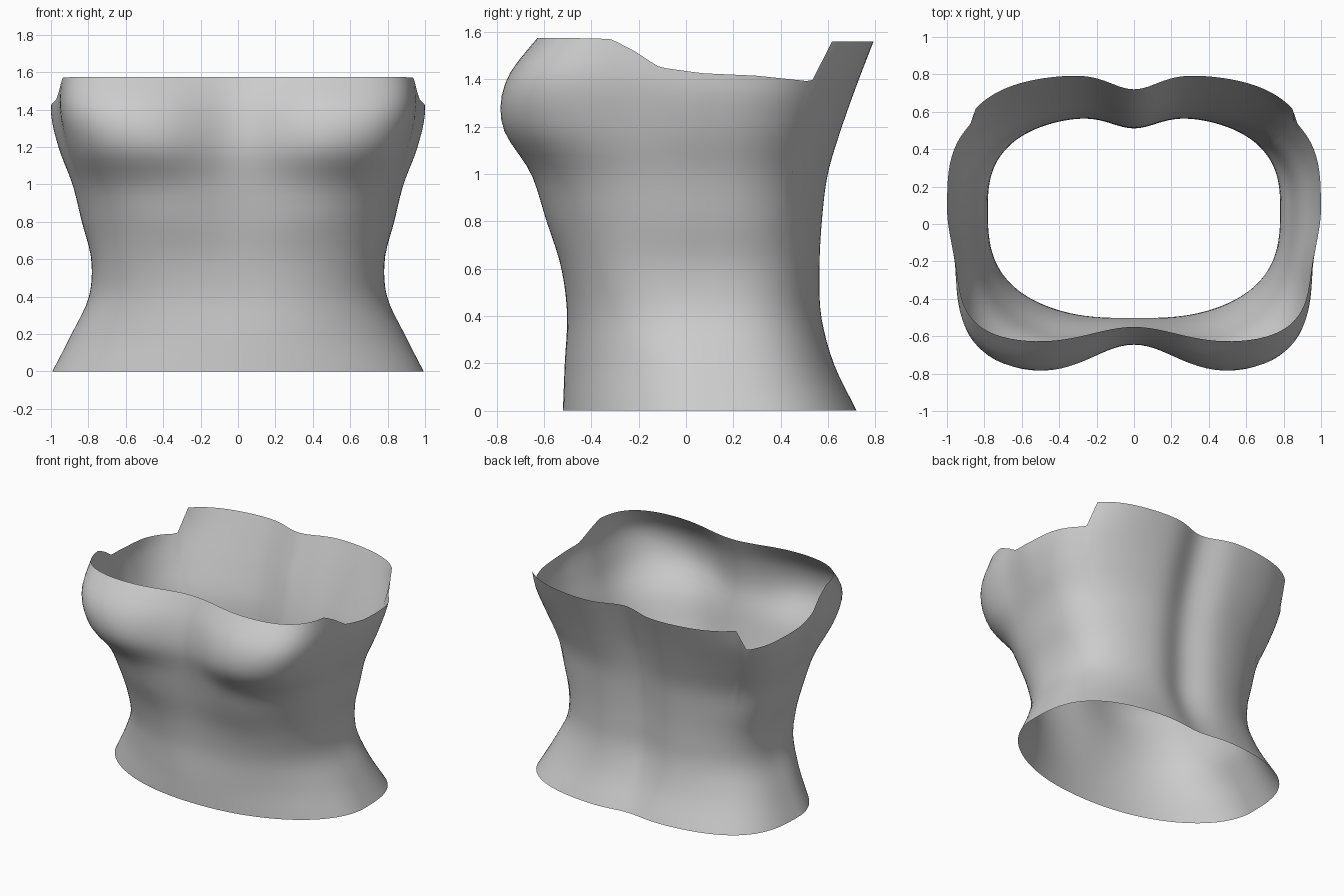
import bpy
import bmesh
from math import sin, cos, pi, exp, floor

cube = bpy.data.objects.get("Cube")
if cube:
    bpy.data.objects.remove(cube, do_unlink=True)

# Body profiles, sampled every STEP in height from the hem upward
STEP = 0.2
HALF_WIDTH = (.993, .89, .797, .785, .835, .885, .96, 1.0, .96)
FRONT = (.525, .52, .517, .552, .635, .695, .805, .775, .62)
BACK = (.727, .635, .587, .58, .59, .615, .672, .74, .815)
FRONT_GROOVE = (.005, .008, .015, .03, .07, .09, .16, .155, .08)
BACK_GROOVE = (.03, .05, .068, .068, .07, .07, .08, .08, .08)
FRONT_SQUARE = (2.0, 2.1, 2.45, 2.75, 2.7, 3.1, 4.0, 4.8, 5)
BACK_SQUARE = (3.0, 2.8, 2.7, 2.7, 2.6, 2.55, 2.7, 3.0, 3.5)
SIDE_PINCH = (0, 0, 0, 0, .01, .025, .045, .045, .015)
MIDDLE = 0.08

# Upper edge: depth position and height, with a step beside the back panel
RIM = ((-.62, 1.575), (-.37, 1.57), (-.24, 1.52), (-.11, 1.45), (.07, 1.425),
       (.3, 1.415), (.55, 1.39), (.567, 1.46), (.576, 1.56))
COLUMNS, ROWS = 160, 32


def smooth_at(profile, z):
    """Smooth curve through the profile values."""
    t = max(0, min(z / STEP, len(profile) - 1))
    i = min(floor(t), len(profile) - 2)
    t -= i
    a, b = profile[i], profile[i + 1]
    before = profile[i - 1] if i else 2 * a - b
    after = profile[i + 2] if i + 2 < len(profile) else 2 * b - a
    ta, tb = (b - before) / 2, (after - a) / 2
    d = b - a
    return a + t * (ta + t * (3 * d - 2 * ta - tb + t * (ta + tb - 2 * d)))


def rim_height(y):
    if y <= RIM[0][0]:
        return RIM[0][1]
    for (y0, z0), (y1, z1) in zip(RIM, RIM[1:]):
        if y <= y1:
            return z0 + (z1 - z0) * (y - y0) / (y1 - y0)
    return RIM[-1][1]


def body_point(angle, z):
    """Point on a squared oval with a groove at the centre line."""
    s, c = sin(angle), cos(angle)
    front = c > 0
    n = smooth_at(FRONT_SQUARE if front else BACK_SQUARE, z)
    k = (abs(s) ** n + abs(c) ** n) ** (-1 / n)
    x = smooth_at(HALF_WIDTH, z) * s * k
    if front:
        depth = smooth_at(FRONT, z) + MIDDLE
        groove = smooth_at(FRONT_GROOVE, z) * exp(-(x / .32) ** 2)
        y = MIDDLE - depth * c * k + groove
        # Narrow the sides in front of the arms
        t = max(0, min((MIDDLE - y) / .35, 1))
        x *= 1 - smooth_at(SIDE_PINCH, z) * t * t * (3 - 2 * t)
    else:
        depth = smooth_at(BACK, z) - MIDDLE
        groove = smooth_at(BACK_GROOVE, z) * exp(-(x / .17) ** 2)
        y = MIDDLE - depth * c * k - groove
    return x, y, z


# Open garment shell
bm = bmesh.new()
columns = []
for i in range(COLUMNS):
    angle = 2 * pi * i / COLUMNS
    top = rim_height(body_point(angle, 1.45)[1])
    columns.append([bm.verts.new(body_point(angle, top * j / ROWS))
                    for j in range(ROWS + 1)])
for i, left in enumerate(columns):
    right = columns[(i + 1) % COLUMNS]
    for j in range(ROWS):
        bm.faces.new((left[j], right[j], right[j + 1], left[j + 1]))
bm.normal_update()

mesh = bpy.data.meshes.new("bodice")
bm.to_mesh(mesh)
bm.free()
mesh.shade_smooth()
bodice = bpy.data.objects.new("bodice", mesh)
bpy.context.collection.objects.link(bodice)

# Single plain cloth colour
cloth = bpy.data.materials.new("light grey cloth")
cloth.use_nodes = True
grey = (0.6, 0.6, 0.6, 1)
cloth.diffuse_color = grey
cloth.node_tree.nodes["Principled BSDF"].inputs["Base Color"].default_value = grey
mesh.materials.append(cloth)
